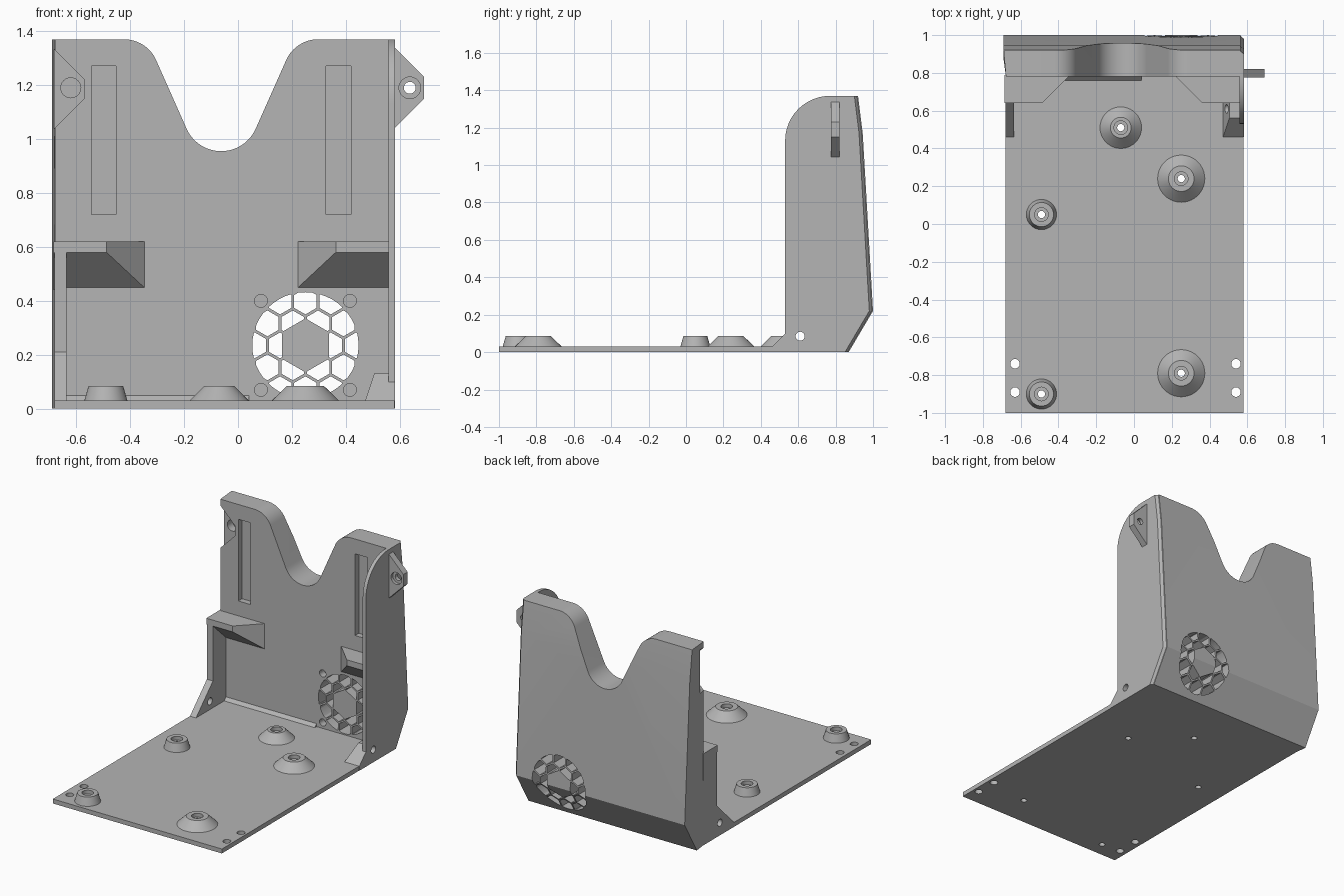
import bpy, bmesh, math
from math import cos, sin, pi, radians
from mathutils import Vector

cube = bpy.data.objects.get("Cube")
if cube:
    bpy.data.objects.remove(cube, do_unlink=True)

grey = bpy.data.materials.new("matte_grey")
grey.use_nodes = True
colour = (0.46, 0.46, 0.46, 1)
grey.diffuse_color = colour
grey.node_tree.nodes["Principled BSDF"].inputs["Base Color"].default_value = colour

CX = -0.0625      # symmetry line of the upright
FLOOR = 0.03
FRONT = 0.78      # front face of the upright
parts = []


def place(axis, u, v, w):
    """Profile point (u, v) at distance w along the axis."""
    return {"x": (w, u, v), "y": (u, w, v), "z": (u, v, w)}[axis]


def add_prism(bm, pts, axis, a, b):
    lo = [bm.verts.new(place(axis, u, v, a)) for u, v in pts]
    hi = [bm.verts.new(place(axis, u, v, b)) for u, v in pts]
    bm.faces.new(lo)
    bm.faces.new(hi[::-1])
    n = len(pts)
    for i in range(n):
        j = (i + 1) % n
        bm.faces.new((lo[i], hi[i], hi[j], lo[j]))


def finish(name, bm):
    bmesh.ops.recalc_face_normals(bm, faces=bm.faces)
    me = bpy.data.meshes.new(name)
    bm.to_mesh(me)
    bm.free()
    me.materials.append(grey)
    ob = bpy.data.objects.new(name, me)
    bpy.context.scene.collection.objects.link(ob)
    parts.append(ob)
    return ob


def solid(name, shapes):
    """One object from a list of (profile, axis, start, end)."""
    bm = bmesh.new()
    for s in shapes:
        add_prism(bm, *s)
    return finish(name, bm)


def hull(name, pts):
    bm = bmesh.new()
    for p in pts:
        bm.verts.new(p)
    bmesh.ops.convex_hull(bm, input=bm.verts)
    bmesh.ops.dissolve_limit(bm, angle_limit=0.01, verts=bm.verts, edges=bm.edges)
    return finish(name, bm)


def ring(u, v, r, n=32, start=0.0):
    return [(u + r * cos(start + 2 * pi * i / n), v + r * sin(start + 2 * pi * i / n)) for i in range(n)]


def arc(u, v, r, a, b, n=12):
    return [(u + r * cos(radians(a + (b - a) * i / n)), v + r * sin(radians(a + (b - a) * i / n)))
            for i in range(n + 1)]


def rect(u0, u1, v0, v1):
    return [(u0, v0), (u1, v0), (u1, v1), (u0, v1)]


def boolean(ob, cutter, op="DIFFERENCE"):
    mod = ob.modifiers.new("cut", "BOOLEAN")
    mod.operation, mod.object, mod.solver = op, cutter, "EXACT"
    bpy.context.view_layer.update()
    me = bpy.data.meshes.new_from_object(ob.evaluated_get(bpy.context.evaluated_depsgraph_get()))
    ob.modifiers.clear()
    ob.data = me


def drop(ob):
    parts.remove(ob)
    bpy.data.objects.remove(ob, do_unlink=True)


def cut(targets, shapes):
    cutter = solid("cutter", shapes)
    for t in targets:
        boolean(t, cutter)
    drop(cutter)


# Base plate and upright
base = solid("base_plate", [(rect(-0.68, 0.58, -1, 0.8), "z", 0, FLOOR)])
rear = [(0.87, 0), (1.0, 0.22), (0.945, 1.17), (0.92, 1.37)]
wall = solid("upright", [([(FRONT, 0)] + rear + [(FRONT, 1.37)], "x", -0.69, 0.565)])
for v in wall.data.vertices:          # slanted mating edge
    if v.co.x < 0 and v.co.y < 0.8:
        v.co.x = -0.678

# Curved notch in the top edge
half = arc(0.36, 1.24, 0.13, 90, 155.4) + arc(0, 1.095, 0.14, -24.6, -90)
notch = [(CX + x, z) for x, z in half] + [(CX - x, z) for x, z in half[-2::-1]]
notch = [(notch[0][0], 1.5)] + notch + [(notch[-1][0], 1.5)]
cut([wall], [(notch, "y", 0.5, 1.2)])

# Slots, ear recess and fan screw holes
slots = [(rect(CX + s * 0.435 - 0.046, CX + s * 0.435 + 0.046, 0.72, 1.27), "y", 0.7, 0.82) for s in (-1, 1)]
ear = [(-0.72, 1.37), (-0.57, 1.22), (-0.57, 1.15), (-0.72, 1.0)]
cut([wall], slots + [(ear, "y", 0.7, 0.825)])
FX, FZ = 0.25, 0.235
screws = [(ring(FX + a * 0.165, FZ + b * 0.165, 0.024), "y", 0.7, 0.83) for a in (-1, 1) for b in (-1, 1)]
cut([wall], screws + [(ring(-0.62, 1.19, 0.037), "y", 0.7, 0.88)])

# Honeycomb fan opening with a solid hexagonal hub
PITCH = 0.094
cells = []
for row in range(-3, 4):
    for col in range(-3, 4):
        x = (col + 0.5 * (row % 2)) * PITCH
        z = row * PITCH * math.sqrt(3) / 2
        if math.hypot(x, z) < 0.26:
            cells.append((ring(FX + x, FZ + z, 0.048, 6, pi / 6), "y", 0.6, 1.1))
comb = solid("comb_cutter", cells)
disc = solid("disc_cutter", [(ring(FX, FZ, 0.197, 48), "y", 0.55, 1.15)])
hub = solid("hub_cutter", [(ring(FX, FZ, 0.1, 6, pi / 6), "y", 0.5, 1.2)])
boolean(comb, disc, "INTERSECT")
boolean(comb, hub)
boolean(wall, comb)
for ob in (comb, disc, hub):
    drop(ob)

# Tall side plate with rounded top corner and chamfered rear edge
side = [(0.46, 0), (0.46, FLOOR), (0.53, 0.10)] + arc(0.77, 1.13, 0.24, 180, 90) + rear[::-1]
plate = solid("side_plate", [(side, "x", 0.558, 0.582)])
for v in plate.data.vertices:
    if v.co.x > 0.57 and v.co.y > 0.86:
        v.co.y -= 0.02

# Low side wall on the other side, and the foot of the tall plate
low = [(0.46, 0), (0.46, FLOOR), (0.64, 0.21), (0.64, 0.62), (0.8, 0.62), (0.8, 0)]
low_wall = solid("low_side_wall", [(low, "x", -0.68, -0.635)])
foot = solid("side_foot", [([(0.44, 0.01), (0.56, 0.13), (0.8, 0.13), (0.8, 0.01)], "x", 0.505, 0.57)])
for v in foot.data.vertices:
    if v.co.x < 0.52 and v.co.z < 0.1:
        v.co.x = 0.465
cut([plate, low_wall, foot], [(ring(0.61, 0.085, 0.024), "x", -1, 1)])

# Fillet strip along the floor
solid("floor_fillet", [([(0.755, 0.025), (0.79, 0.025), (0.79, 0.06)], "x", -0.64, 0.04)])

# Pair of support shelves with sloping undersides
for label, s in (("right", -1), ("left", 1)):
    plan = [(0.622, 0.64, 0.58), (0.425, 0.64, 0.58), (0.275, 0.79, 0.44), (0.622, 0.79, 0.44)]
    hull("shelf_" + label, [(CX + s * x, y, z) for x, y, low_z in plan for z in (low_z, 0.62)])

# Fixing ear with countersunk hole
tab = solid("fixing_ear", [([(0.57, 1.35), (0.69, 1.23), (0.69, 1.15), (0.57, 1.03)], "y", 0.775, 0.82)])
cut([tab], [(ring(0.637, 1.19, 0.022), "y", 0.7, 0.9)])
cut([tab], [(ring(0.637, 1.19, 0.04), "y", 0.7, 0.795)])

# Conical standoffs: x, y, base radius, top radius
spots = [(-0.07, 0.51, 0.11, 0.055), (0.25, 0.24, 0.125, 0.068), (0.25, -0.79, 0.125, 0.068),
         (-0.49, 0.05, 0.08, 0.064), (-0.49, -0.9, 0.08, 0.064)]
bm = bmesh.new()
for x, y, r0, r1 in spots:
    made = bmesh.ops.create_cone(bm, cap_ends=True, segments=40, radius1=r0, radius2=r1, depth=0.055)
    bmesh.ops.translate(bm, verts=made["verts"], vec=Vector((x, y, FLOOR + 0.0275)))
standoffs = finish("standoffs", bm)
cut([standoffs, base], [(ring(x, y, 0.019), "z", -0.1, 0.2) for x, y, _, _ in spots])
cut([standoffs], [(ring(x, y, 0.036), "z", 0.06, 0.2) for x, y, _, _ in spots])

# Corner holes in the base plate
cut([base], [(ring(x, y, 0.025), "z", -0.1, 0.2) for x in (-0.63, 0.54) for y in (-0.74, -0.89)])

# Smooth curved faces, keep edges crisp
for ob in bpy.context.selected_objects:
    ob.select_set(False)
for ob in parts:
    ob.select_set(True)
bpy.context.view_layer.objects.active = parts[0]
bpy.ops.object.shade_smooth_by_angle(angle=radians(25))
